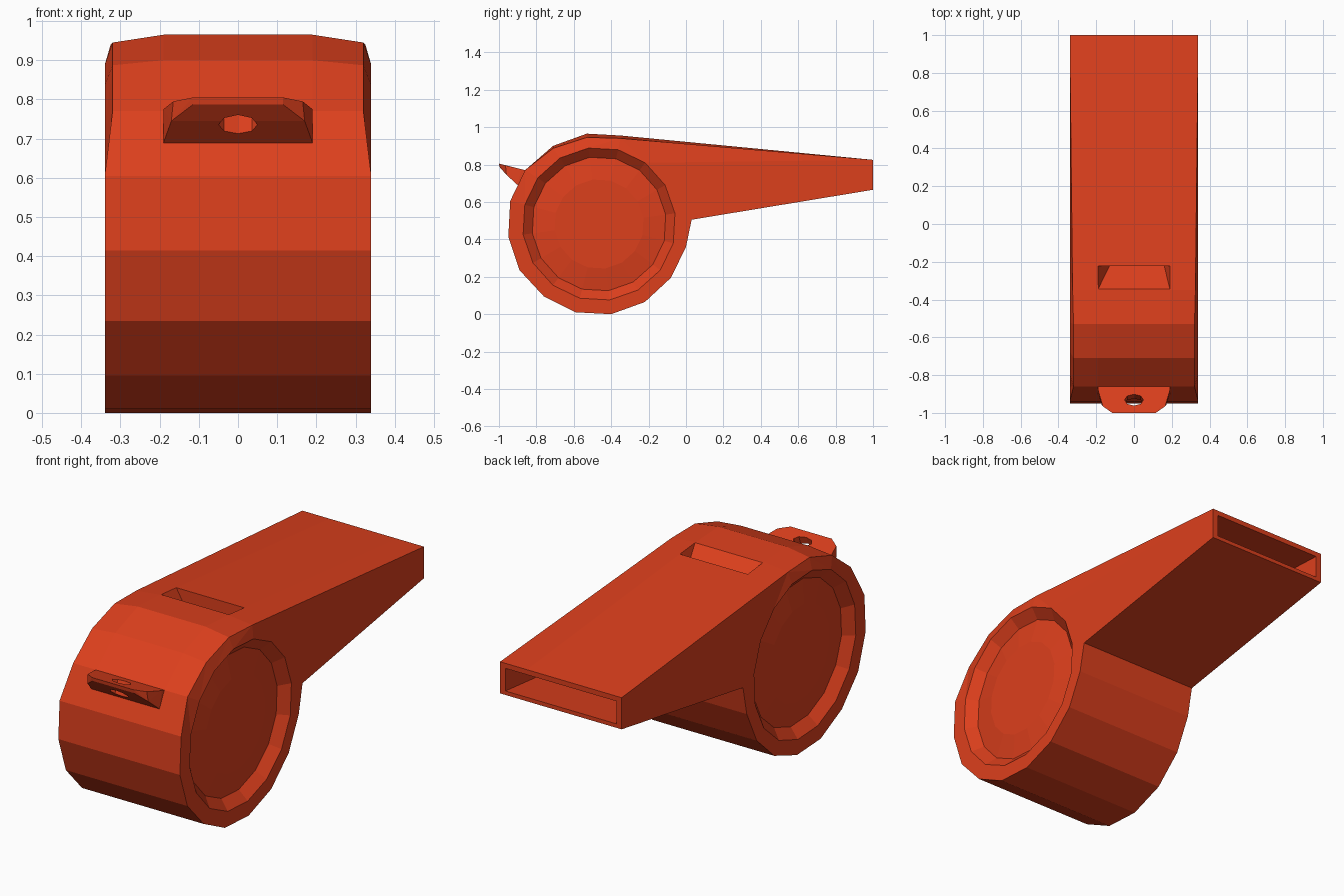
import bpy, bmesh, math
from mathutils import Vector, Matrix

if "Cube" in bpy.data.objects:
    bpy.data.objects.remove(bpy.data.objects["Cube"])

red = bpy.data.materials.new("red_plastic")
red.diffuse_color = (0.72, 0.05, 0.012, 1)
red.use_nodes = True
red.node_tree.nodes["Principled BSDF"].inputs["Base Color"].default_value = red.diffuse_color


def to_object(name, bm):
    bmesh.ops.recalc_face_normals(bm, faces=bm.faces)
    mesh = bpy.data.meshes.new(name)
    bm.to_mesh(mesh)
    bm.free()
    mesh.materials.append(red)
    ob = bpy.data.objects.new(name, mesh)
    bpy.context.collection.objects.link(ob)
    return ob


def hull(name, points):
    bm = bmesh.new()
    for p in points:
        bm.verts.new(p)
    bmesh.ops.convex_hull(bm, input=bm.verts[:])
    return to_object(name, bm)


def cut(target, cutter):
    mod = target.modifiers.new("cut", 'BOOLEAN')
    mod.operation = 'DIFFERENCE'
    mod.solver = 'EXACT'
    mod.object = cutter
    bpy.context.view_layer.objects.active = target
    bpy.ops.object.modifier_apply(modifier=mod.name)
    bpy.data.objects.remove(cutter)


# Side outline: y, z, half width at the rim, drop of the rim below the crown
outline = [(1, .825, .34, 0), (-.35, .955, .325, .015), (-.53, .965, .32, .02),
           (-.71, .90, .32, .013), (-.86, .77, .32, 0), (-.94, .605, .34, 0),
           (-.95, .415, .34, 0), (-.89, .235, .34, 0), (-.76, .095, .34, 0),
           (-.59, .01, .34, 0), (-.40, 0, .34, 0), (-.22, .065, .34, 0),
           (-.08, .195, .34, 0), (0, .36, .34, 0), (.03, .505, .34, 0),
           (1, .665, .34, 0)]

# Body: a crowned band around the outline
bm = bmesh.new()
rows = []
for y, z, w, d in outline:
    rows.append([bm.verts.new(p) for p in
                 ((-w, y, z - d), (-.19, y, z), (.19, y, z), (w, y, z - d))])
n = len(rows)
for i in range(n):
    a, b = rows[i], rows[(i + 1) % n]
    for k in range(3):
        bm.faces.new((a[k], a[k + 1], b[k + 1], b[k]))
# Mouth end face spans the first and last rows and is made by the loop above

# Side walls with round dished recesses
CY, CZ, SIDES = -.465, .482, 16
for s, col in ((-1, 0), (1, 3)):
    rings = []
    for r, x in ((.41, .34), (.36, .295), (.24, .312)):
        ring = []
        for k in range(SIDES):
            t = math.radians(-82 + 360 / SIDES * k)
            ring.append(bm.verts.new((s * x, CY + r * math.cos(t), CZ + r * math.sin(t))))
        rings.append(ring)
    for a, b in zip(rings, rings[1:]):
        for k in range(SIDES):
            j = (k + 1) % SIDES
            bm.faces.new((a[k], a[j], b[j], b[k]))
    bm.faces.new(rings[-1])
    border = []
    for loop in ([r[col] for r in rows], rings[0]):
        for k in range(len(loop)):
            border.append(bm.edges.get((loop[k], loop[(k + 1) % len(loop)])))
    bmesh.ops.triangle_fill(bm, use_beauty=True, edges=border, normal=Vector((s, 0, 0)))
body = to_object("whistle_body", bm)

# Mouthpiece air channel
cut(body, hull("channel_cutter", [(x, y, z) for x in (-.31, .31)
                                  for y, z in ((1.05, .69), (1.05, .797), (.35, .62), (.35, .83))]))

# Sound slot with a ramped floor
cut(body, hull("slot_cutter", [(-.19, -.345, .956), (.19, -.345, .956), (-.19, -.345, 1.05),
                               (.19, -.345, 1.05), (-.19, -.222, 1.05), (.19, -.222, 1.05),
                               (-.19, -.222, .943), (.19, -.222, .943),
                               (-.13, -.222, .84), (.16, -.222, .84)]))

# Lanyard lug: tapering wedge on the front
sections = [(.19, -.83, .762), (.19, -.86, .655), (.19, -.88, .775), (.19, -.90, .69),
            (.165, -.965, .795), (.17, -.96, .745), (.115, -1, .805), (.115, -.997, .787)]
lug = hull("lanyard_lug", [(s * x, y, z) for s in (-1, 1) for x, y, z in sections])

# Hole through the lug
bm = bmesh.new()
bmesh.ops.create_cone(bm, cap_ends=True, segments=8, radius1=1, radius2=1, depth=.25)
bm.transform(Matrix.Translation((0, -.941, .76)) @ Matrix.Rotation(math.radians(-19), 4, 'X')
             @ Matrix.Diagonal((.05, .031, 1, 1)))
cut(lug, to_object("hole_cutter", bm))
